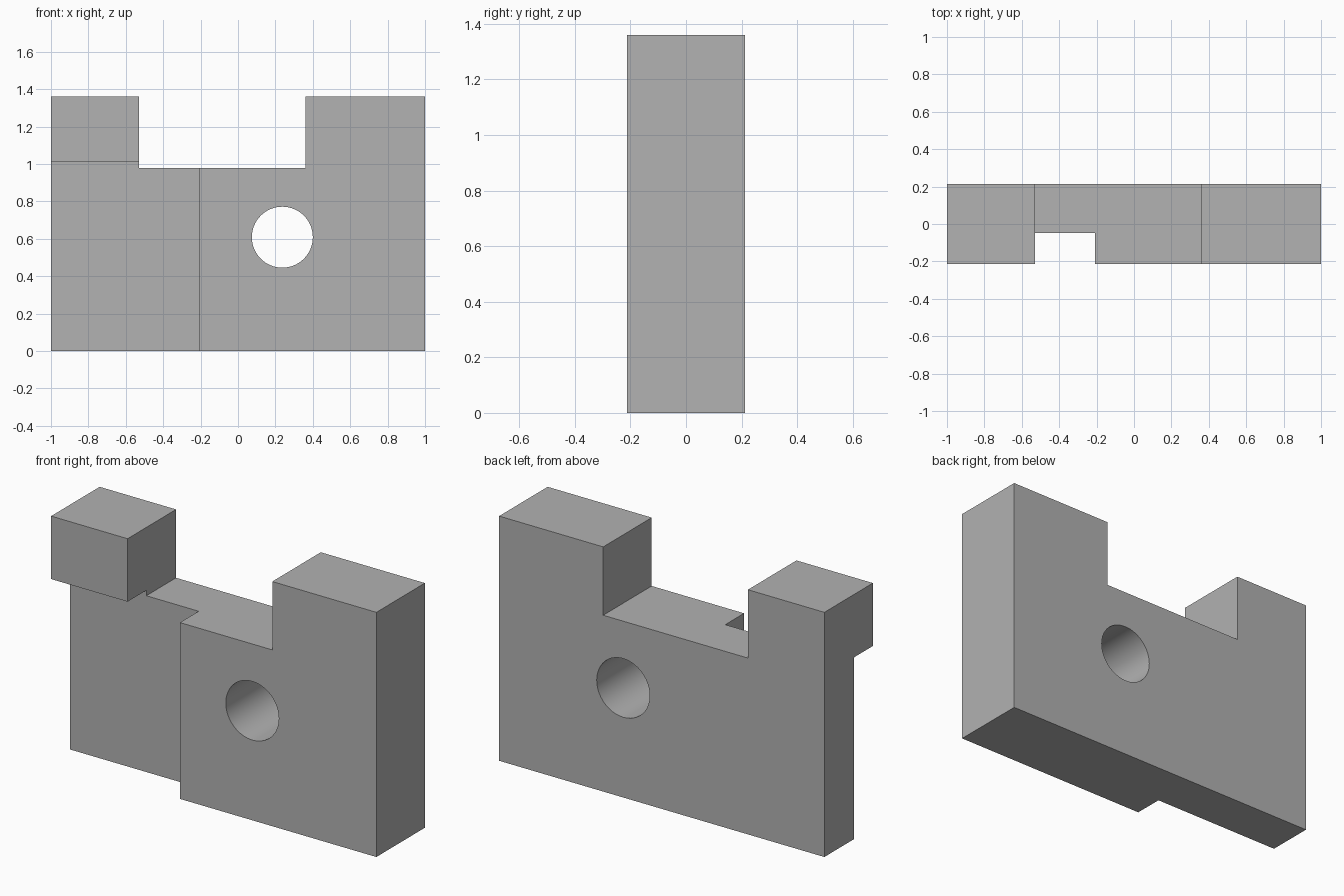
import bpy
import bmesh
from math import radians

if "Cube" in bpy.data.objects:
    bpy.data.objects.remove(bpy.data.objects["Cube"], do_unlink=True)

HALF_DEPTH = 0.213
HEIGHT = 1.36

grey = bpy.data.materials.new("plain grey")
grey.use_nodes = True
grey.diffuse_color = (0.445, 0.445, 0.445, 1)
grey.node_tree.nodes["Principled BSDF"].inputs["Base Color"].default_value = grey.diffuse_color


def extrude_profile(name, points, y_front, y_back):
    """Solid made by extruding an x-z outline along y."""
    bm = bmesh.new()
    face = bm.faces.new([bm.verts.new((x, y_front, z)) for x, z in points])
    result = bmesh.ops.extrude_face_region(bm, geom=[face])
    moved = [v for v in result["geom"] if isinstance(v, bmesh.types.BMVert)]
    bmesh.ops.translate(bm, verts=moved, vec=(0, y_back - y_front, 0))
    bmesh.ops.recalc_face_normals(bm, faces=bm.faces)
    mesh = bpy.data.meshes.new(name)
    bm.to_mesh(mesh)
    bm.free()
    obj = bpy.data.objects.new(name, mesh)
    bpy.context.collection.objects.link(obj)
    obj.data.materials.append(grey)
    return obj


# Notched block
block = extrude_profile("notched_block", [
    (-1, 0), (1, 0), (1, HEIGHT), (0.36, HEIGHT),
    (0.36, 0.98), (-0.53, 0.98), (-0.53, HEIGHT), (-1, HEIGHT),
], -HALF_DEPTH, HALF_DEPTH)

# Front recess below the overhanging post
recess = extrude_profile("recess_cutter", [
    (-1.2, -0.2), (-0.208, -0.2), (-0.208, 1.01), (-1.2, 1.01),
], -0.5, -0.048)

# Round through hole
bpy.ops.mesh.primitive_cylinder_add(
    vertices=64, radius=0.163, depth=1,
    location=(0.237, 0, 0.609), rotation=(radians(90), 0, 0))
hole = bpy.context.object
hole.name = "hole_cutter"
hole.data.materials.append(grey)

# Cut both shapes and remove the cutters
for cutter in (recess, hole):
    cut = block.modifiers.new(cutter.name, "BOOLEAN")
    cut.operation = "DIFFERENCE"
    cut.solver = "EXACT"
    cut.object = cutter
    cutter.hide_render = True
    bpy.ops.object.select_all(action="DESELECT")
    block.select_set(True)
    bpy.context.view_layer.objects.active = block
    bpy.ops.object.modifier_apply(modifier=cut.name)
    bpy.data.objects.remove(cutter, do_unlink=True)

bpy.ops.object.shade_smooth_by_angle(angle=radians(30))
